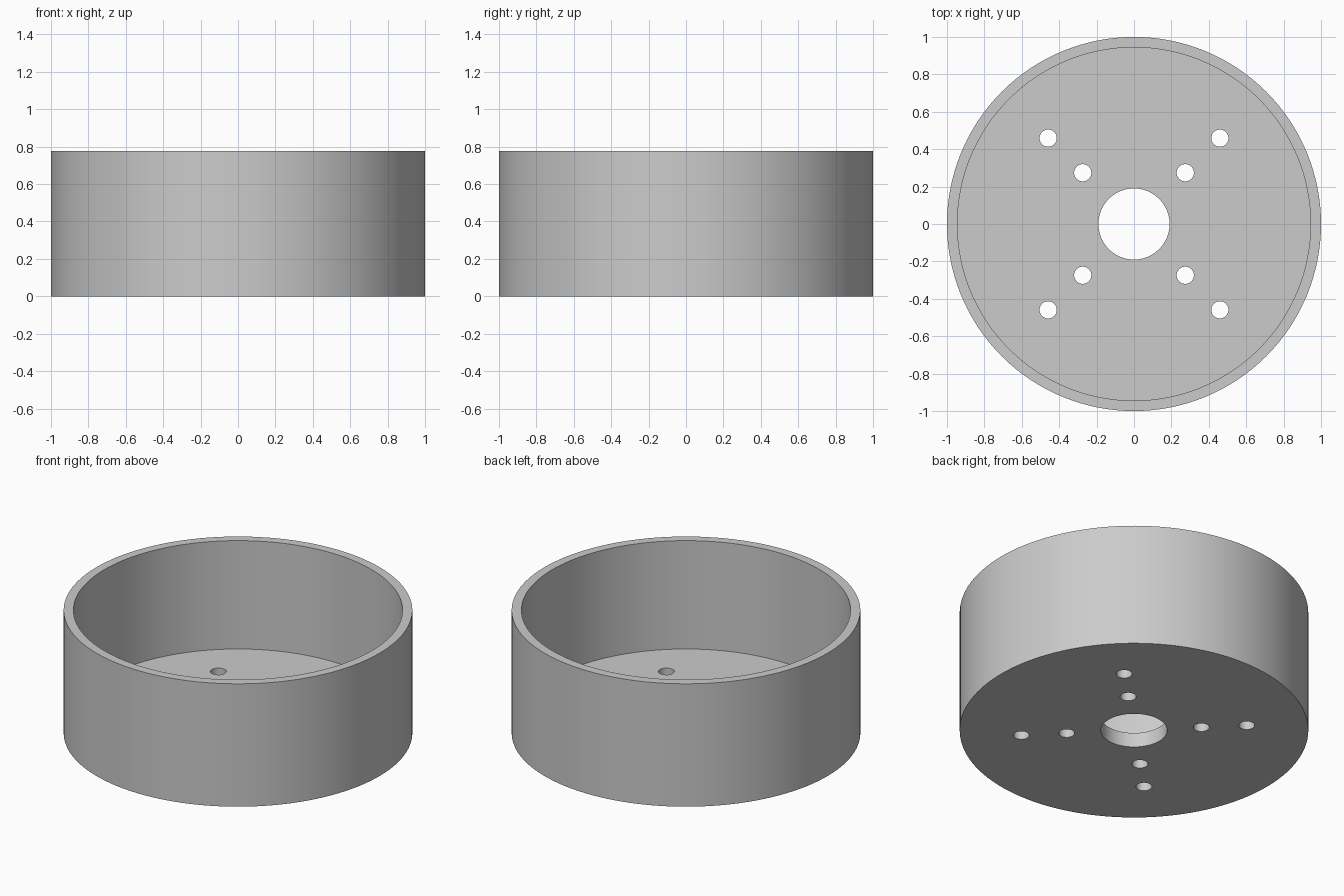
import bpy
import bmesh
import math

cube = bpy.data.objects.get("Cube")
if cube:
    bpy.data.objects.remove(cube, do_unlink=True)

HEIGHT, FLOOR = 0.778, 0.092
OUTER, INNER, BORE = 1.0, 0.944, 0.19
SCREW_RADIUS = 0.046
SEGMENTS = 128

grey = bpy.data.materials.new("Plain grey")
grey.use_nodes = True
colour = (0.6, 0.6, 0.6, 1)
grey.diffuse_color = colour
grey.node_tree.nodes["Principled BSDF"].inputs["Base Color"].default_value = colour


def new_object(name, bm):
    bmesh.ops.recalc_face_normals(bm, faces=bm.faces)
    mesh = bpy.data.meshes.new(name)
    bm.to_mesh(mesh)
    bm.free()
    mesh.materials.append(grey)
    obj = bpy.data.objects.new(name, mesh)
    bpy.context.collection.objects.link(obj)
    return obj


def lathe(name, profile):
    """Turn a closed (radius, z) profile around the z axis."""
    bm = bmesh.new()
    rings = []
    for i in range(SEGMENTS):
        a = 2 * math.pi * i / SEGMENTS
        rings.append([bm.verts.new((r * math.cos(a), r * math.sin(a), z))
                      for r, z in profile])
    n = len(profile)
    for i in range(SEGMENTS):
        here, after = rings[i], rings[(i + 1) % SEGMENTS]
        for j in range(n):
            k = (j + 1) % n
            bm.faces.new((here[j], after[j], after[k], here[k]))
    return new_object(name, bm)


# Round housing: wall, floor and centre bore
housing = lathe("round_housing", [
    (BORE, 0), (OUTER, 0), (OUTER, HEIGHT),
    (INNER, HEIGHT), (INNER, FLOOR), (BORE, FLOOR)])

# Cutters for the two diagonal sets of screw holes
bm = bmesh.new()
for offset in (0.274, 0.459):
    for sx in (-1, 1):
        for sy in (-1, 1):
            made = bmesh.ops.create_cone(
                bm, cap_ends=True, segments=32, radius1=SCREW_RADIUS,
                radius2=SCREW_RADIUS, depth=0.4)
            bmesh.ops.translate(bm, verts=made["verts"],
                                vec=(sx * offset, sy * offset, FLOOR / 2))
cutter = new_object("screw_hole_cutter", bm)
cutter.hide_render = True

# Drill the holes and bake the result
drill = housing.modifiers.new("Screw holes", "BOOLEAN")
drill.operation = "DIFFERENCE"
drill.solver = "EXACT"
drill.object = cutter
bpy.ops.object.select_all(action="DESELECT")
housing.select_set(True)
bpy.context.view_layer.objects.active = housing
bpy.ops.object.modifier_apply(modifier=drill.name)
bpy.data.objects.remove(cutter, do_unlink=True)

# Smooth round walls with crisp rims
bpy.ops.object.shade_smooth_by_angle(angle=math.radians(30))
